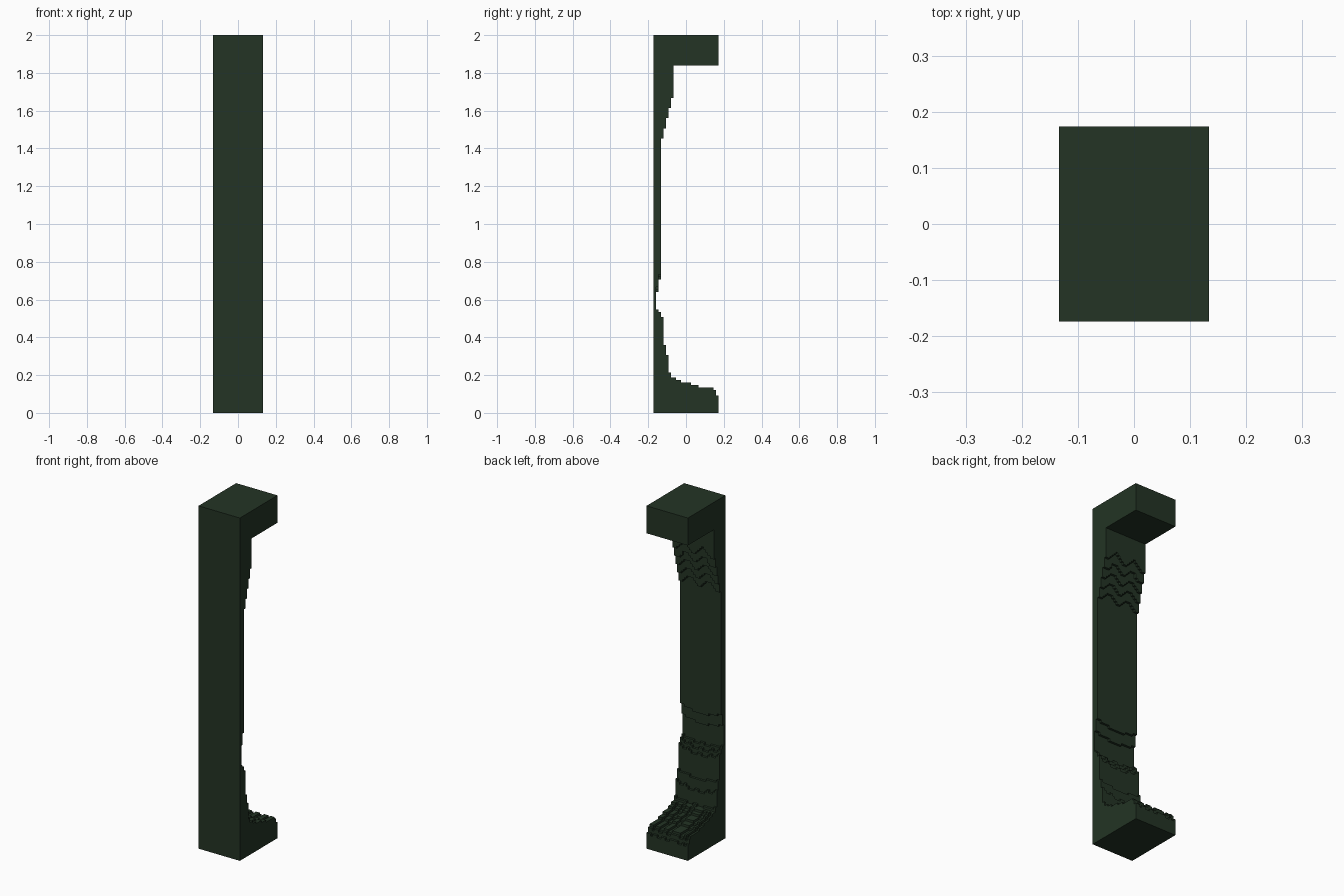
import bpy, bmesh, math, random

if "Cube" in bpy.data.objects:
    bpy.data.objects.remove(bpy.data.objects["Cube"])

random.seed(4)
C = 2 / 150                 # cell size of the stepped surface
NX, NY, NZ = 20, 26, 150    # cells across, deep and high

# Wall depth in cells: (upper height limit, depth)
PROFILE = [(.093, 26), (.12, 25), (.134, 24), (.147, 18), (.16, 15), (.173, 11),
           (.187, 9), (.20, 8), (.225, 7), (.255, 6.5), (.31, 6), (.37, 5),
           (.51, 4), (.535, 3), (.56, 2), (.67, 1), (.735, 2), (1.455, 3),
           (1.505, 4), (1.56, 5), (1.61, 6), (1.67, 7), (1.84, 8), (2.1, 26)]


def depth(i, k, jitter):
    """Depth of the wall at column i, row k, with wavy step lines."""
    z = (k + .5) * C
    if z > 1.84:
        return NY
    u = (i + .5) / NX * 2 - 1
    if z > 1.4:                                   # upper wavy steps
        z = max(1.4, z - .025 * (1 - math.cos(u * 7)) * (1 - u * u * .5))
    elif z > .6:                                  # gently curved middle steps
        z += .025 * (1 - u * u) if z < .8 else 0
    elif z > .19:                                 # lower hollow, deepest in the centre
        z += .03 * (1 - u * u) + .015 * math.sin(u * 6) ** 2
    elif z > .08:                                 # rough floor
        z += jitter[i]
    return int(next(d for h, d in PROFILE if z <= h))


jitter = [random.choice((0, 0, .008, .014)) for _ in range(NX)]
D = [[depth(i, k, jitter) for k in range(NZ)] for i in range(NX)]


def get(i, k):
    return D[i][k] if 0 <= i < NX and 0 <= k < NZ else 0


bm = bmesh.new()


def quad(*pts):
    bm.faces.new([bm.verts.new(((x - NX / 2) * C, (y - NY / 2) * C, z * C))
                  for x, y, z in pts])


# Flat front
quad((0, 0, 0), (NX, 0, 0), (NX, 0, NZ), (0, 0, NZ))
for i in range(NX):
    for k in range(NZ):
        d = D[i][k]
        # Stepped rear
        quad((i + 1, d, k), (i, d, k), (i, d, k + 1), (i + 1, d, k + 1))
        # Exposed tops, undersides and sides of each step
        n = get(i, k + 1)
        if n < d:
            quad((i, n, k + 1), (i + 1, n, k + 1), (i + 1, d, k + 1), (i, d, k + 1))
        n = get(i, k - 1)
        if n < d:
            quad((i, d, k), (i + 1, d, k), (i + 1, n, k), (i, n, k))
        n = get(i + 1, k)
        if n < d:
            quad((i + 1, n, k), (i + 1, d, k), (i + 1, d, k + 1), (i + 1, n, k + 1))
        n = get(i - 1, k)
        if n < d:
            quad((i, d, k), (i, n, k), (i, n, k + 1), (i, d, k + 1))
bmesh.ops.remove_doubles(bm, verts=bm.verts, dist=1e-5)

mesh = bpy.data.meshes.new("stepped_wall")
bm.to_mesh(mesh)
bm.free()
mat = bpy.data.materials.new("dark green")
mat.diffuse_color = (.017, .034, .018, 1)
mat.use_nodes = True
mat.node_tree.nodes["Principled BSDF"].inputs["Base Color"].default_value = mat.diffuse_color
mesh.materials.append(mat)
bpy.context.collection.objects.link(bpy.data.objects.new("stepped_wall", mesh))
